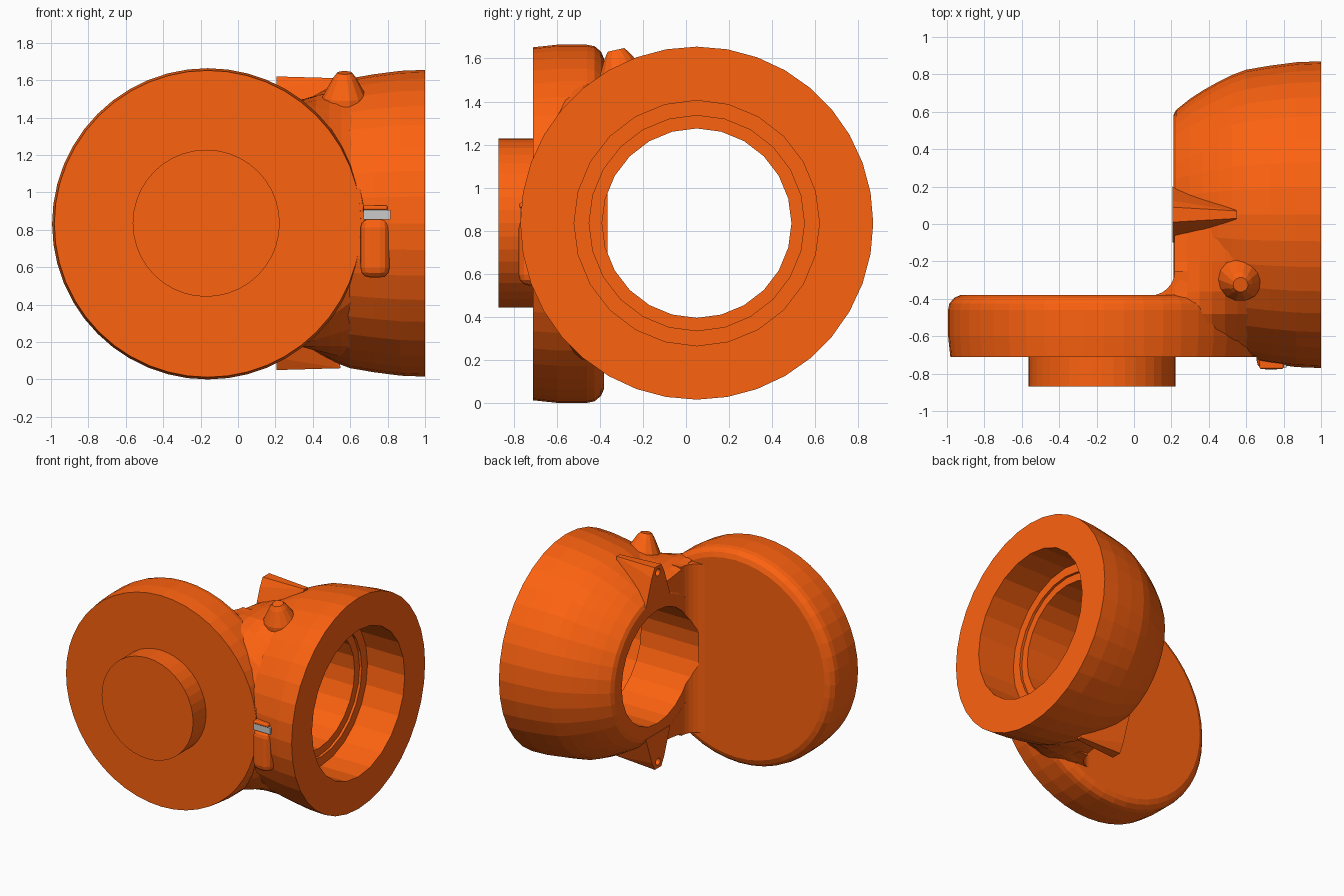
import bpy, bmesh
from math import sin, cos, pi
from mathutils import Vector

if "Cube" in bpy.data.objects:
    bpy.data.objects.remove(bpy.data.objects["Cube"])

CY, CZ = 0.05, 0.835          # housing axis (runs along x)
DX, DZ = -0.162, 0.832        # disc axis (runs along y)


def material(name, color):
    m = bpy.data.materials.new(name)
    m.diffuse_color = color
    m.use_nodes = True
    m.node_tree.nodes["Principled BSDF"].inputs["Base Color"].default_value = m.diffuse_color
    return m


orange = material("orange", (0.98, 0.122, 0.005, 1))
grey = material("light_grey", (0.6, 0.6, 0.6, 1))


def finish(name, bm, mat=orange):
    bmesh.ops.recalc_face_normals(bm, faces=bm.faces)
    me = bpy.data.meshes.new(name)
    bm.to_mesh(me)
    bm.free()
    ob = bpy.data.objects.new(name, me)
    bpy.context.collection.objects.link(ob)
    me.materials.append(mat)
    return ob


def loft(name, sections):
    """Closed solid through equal-length loops of points."""
    bm = bmesh.new()
    rings = [[bm.verts.new(p) for p in s] for s in sections]
    n = len(rings[0])
    for a, b in zip(rings, rings[1:]):
        for i in range(n):
            j = (i + 1) % n
            bm.faces.new((a[i], a[j], b[j], b[i]))
    bm.faces.new(rings[0])
    bm.faces.new(rings[-1])
    return finish(name, bm)


def lathe(name, origin, axis, profile, n):
    """Solid of revolution from (distance along axis, radius) points."""
    axis = Vector(axis).normalized()
    side = Vector((1, 0, 0)) if abs(axis.z) > 0.5 else Vector((0, 0, 1))
    other = axis.cross(side).normalized()
    side = other.cross(axis)
    turns = [2 * pi * i / n for i in range(n)]
    return loft(name, [[Vector(origin) + axis * t + (side * cos(a) + other * sin(a)) * r
                        for a in turns] for t, r in profile])


def hull(name, points):
    bm = bmesh.new()
    for p in points:
        bm.verts.new(p)
    res = bmesh.ops.convex_hull(bm, input=bm.verts)
    junk = {g for g in res["geom_interior"] if isinstance(g, bmesh.types.BMVert)}
    bmesh.ops.delete(bm, geom=list(junk), context="VERTS")
    return finish(name, bm)


def box(name, lo, hi, bevel, mat=orange):
    bm = bmesh.new()
    bmesh.ops.create_cube(bm, size=1)
    for v in bm.verts:
        v.co = Vector([(l + h) / 2 + c * (h - l) for l, h, c in zip(lo, hi, v.co)])
    if bevel:
        bmesh.ops.bevel(bm, geom=bm.edges[:], offset=bevel, segments=3,
                        profile=0.5, affect="EDGES")
    return finish(name, bm, mat)


def boolean(target, tool, op):
    mod = target.modifiers.new(op, "BOOLEAN")
    mod.operation, mod.object, mod.solver = op, tool, "EXACT"
    bpy.context.view_layer.objects.active = target
    bpy.ops.object.modifier_apply(modifier=mod.name)
    bpy.data.objects.remove(tool, do_unlink=True)


# Domed housing, cut back where the disc front passes over it
body = lathe("housing_and_disc", (0, CY, CZ), (1, 0, 0),
             [(0.21, 0.53), (0.225, 0.56), (0.30, 0.62), (0.37, 0.665), (0.45, 0.71),
              (0.52, 0.745), (0.60, 0.775), (0.73, 0.797), (0.87, 0.815), (1.0, 0.82)], 36)
boolean(body, lathe("front_trim", (DX, 0, DZ), (0, 1, 0),
                    [(-1.0, 0.85), (-0.707, 0.836)], 48), "DIFFERENCE")

# Flat disc with rounded back rim
boolean(body, lathe("disc", (DX, 0, DZ), (0, 1, 0),
                    [(-0.71, 0.82), (-0.60, 0.832), (-0.46, 0.832), (-0.425, 0.825),
                     (-0.395, 0.80), (-0.38, 0.765)], 48), "UNION")

# Web that blends the disc into the housing: (y, half height at disc, at housing)
web = ((-0.70, 0.71, 0.20), (-0.60, 0.70, 0.41), (-0.48, 0.685, 0.56),
       (-0.36, 0.66, 0.655), (-0.20, 0.63, 0.73), (0.05, 0.60, 0.77))
sections = []
for i in range(7):
    t = i / 6
    x = 0.216 + 0.404 * t
    half = [(y, a + (b - a) * t) for y, a, b in web]
    sections.append([(x, y, CZ + h) for y, h in half]
                    + [(x, y, CZ - h) for y, h in reversed(half)])
boolean(body, loft("web", sections), "UNION")

# Concave fillet between disc back and housing wall
R = 0.13
outline = [(0.218 - R + R * sin(a), -0.382 + R - R * cos(a))
           for a in [i * pi / 12 for i in range(7)]]
outline += [(0.30, -0.382 + R), (0.30, -0.50), (0.218 - R, -0.50)]
boolean(body, loft("fillet", [[(x, y, CZ + z) for x, y in outline]
                              for z in (-0.655, 0.655)]), "UNION")

# Screw lugs above and below the opening
for s in (1, -1):
    pts = []
    for w in (-1, 1):
        pts += [(0.205, CY + w * 0.15, CZ + s * 0.51), (0.205, CY + w * 0.075, CZ + s * 0.72),
                (0.205, CY + w * 0.04, CZ + s * 0.785), (0.55, CY + w * 0.02, CZ + s * 0.775),
                (0.50, CY + w * 0.06, CZ + s * 0.60)]
    boolean(body, hull("lug", pts), "UNION")

# Locating nub on the shoulder
boolean(body, lathe("nub", (0.57, -0.325, 1.64), (0, -0.22, 1),
                    [(-0.26, 0.14), (-0.13, 0.118), (-0.03, 0.063), (0.0, 0.04)], 14), "UNION")

# Latch pad beside the disc
boolean(body, box("latch_pad", (0.655, -0.778, 0.545), (0.81, -0.62, 0.862), 0.05), "UNION")

# Stepped bore and screw holes
boolean(body, lathe("bore", (0, CY, CZ), (1, 0, 0),
                    [(0.15, 0.44), (0.66, 0.44), (0.66, 0.50), (0.68, 0.50),
                     (0.68, 0.57), (1.1, 0.57)], 24), "DIFFERENCE")
for s in (1, -1):
    boolean(body, lathe("screw_hole", (0, CY, CZ + s * 0.735), (1, 0, 0),
                        [(0.1, 0.027), (0.42, 0.027)], 12), "DIFFERENCE")

# Round boss on the disc front
lathe("front_boss", (-0.17, 0, CZ), (0, 1, 0), [(-0.87, 0.393), (-0.70, 0.393)], 40)

# Grey strip and small ridge above the latch pad
box("grey_strip", (0.67, -0.768, 0.855), (0.815, -0.70, 0.905), 0, grey)
box("latch_ridge", (0.67, -0.775, 0.905), (0.80, -0.70, 0.93), 0.01)
